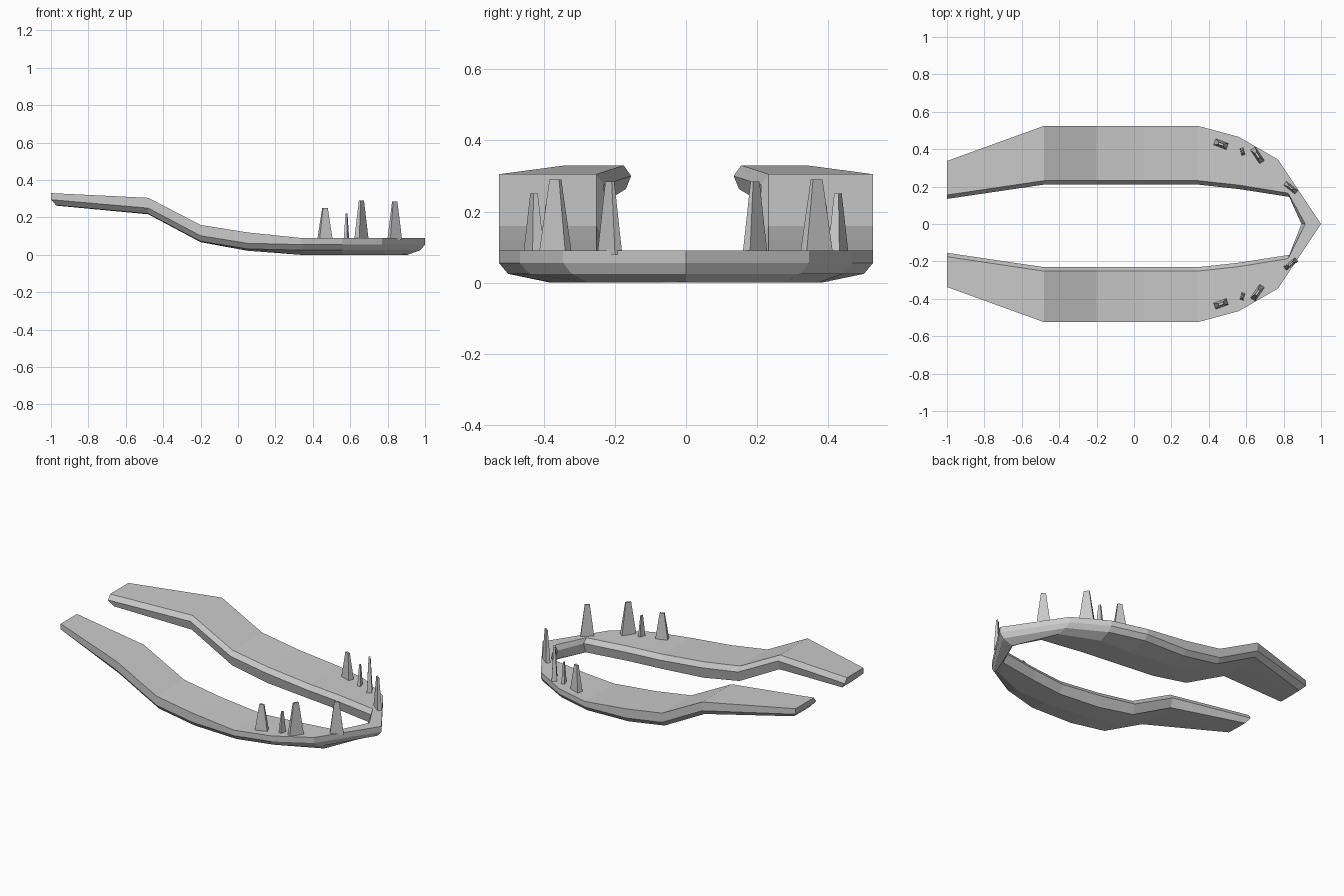
import bpy, bmesh
from math import radians
from mathutils import Vector, Matrix

if "Cube" in bpy.data.objects:
    bpy.data.objects.remove(bpy.data.objects["Cube"])


def finish(bm, name):
    bmesh.ops.recalc_face_normals(bm, faces=bm.faces)
    me = bpy.data.meshes.new(name)
    bm.to_mesh(me)
    bm.free()
    ob = bpy.data.objects.new(name, me)
    bpy.context.collection.objects.link(ob)
    return ob


# Jaw stations: outer x, outer y, inner x, inner y, top z, height to mid edge,
# width of the sloped underside, drop of the sloped underside
STATIONS = [
    (-1.00, 0.337, -1.00, 0.144, 0.33, 0.035, 0.06, 0.002),
    (-0.48, 0.525, -0.48, 0.221, 0.305, 0.055, 0.12, 0.003),
    (-0.20, 0.525, -0.20, 0.221, 0.16, 0.058, 0.12, 0.004),
    (0.05, 0.525, 0.05, 0.221, 0.12, 0.058, 0.12, 0.010),
    (0.34, 0.525, 0.34, 0.221, 0.09, 0.035, 0.12, 0.025),
    (0.56, 0.466, 0.56, 0.197, 0.09, 0.035, 0.07, 0.025),
    (0.77, 0.345, 0.83, 0.155, 0.09, 0.035, 0.05, 0.025),
    (1.00, 0.00, 0.895, 0.00, 0.09, 0.035, 0.07, 0.025),
]


def section(st, side):
    ox, oy, ix, iy, zt, h, wb, drop = st
    if iy:
        iy -= side * 0.01
    o, i = Vector((ox, oy)), Vector((ix, iy))
    d = (o - i).normalized()
    zm = zt - h
    zc = zm - 0.03
    zb = max(0, zc - drop)
    pts = [(o, zt), (o, zm), (o - d * 0.025, zc), (o - d * (0.025 + wb), zb),
           (i + d * 0.015, zb), (i, zt - 0.03), (i + d * 0.021, zt)]
    inset = 0.03 if ox == -1 else 0
    return [(p.x + (inset if k in (2, 3, 4) else 0), p.y * side, z)
            for k, (p, z) in enumerate(pts)]


# Jaw: one loft from the rear of one side, round the tip, to the other rear
bm = bmesh.new()
path = [section(s, -1) for s in STATIONS] + [section(s, 1) for s in STATIONS[-2::-1]]
rings = [[bm.verts.new(p) for p in ring] for ring in path]
n = len(rings[0])
for a, b in zip(rings, rings[1:]):
    for k in range(n):
        bm.faces.new((a[k], a[(k + 1) % n], b[(k + 1) % n], b[k]))
bm.faces.new(rings[0])
bm.faces.new(rings[-1])
finish(bm, "jaw_bone")

# Teeth: x, y, tip z, length, width, angle
TEETH = [
    (0.465, 0.427, 0.25, 0.075, 0.036, -20),
    (0.580, 0.387, 0.22, 0.040, 0.020, -75),
    (0.660, 0.367, 0.29, 0.090, 0.032, -56),
    (0.838, 0.204, 0.285, 0.080, 0.026, -38),
]
for side, label in ((1, "left"), (-1, "right")):
    for num, (x, y, tip, ln, wd, ang) in enumerate(TEETH, 1):
        if num == 4:
            y -= side * 0.01
        bm = bmesh.new()
        bmesh.ops.create_cube(bm, size=1)
        for v in bm.verts:
            top = v.co.z > 0
            f = 0.36 if top else 1
            v.co = Vector((v.co.x * ln * f, v.co.y * wd * f, tip if top else 0.08))
        m = Matrix.Translation((x, y * side, 0)) @ Matrix.Rotation(radians(ang * side), 4, 'Z')
        bm.transform(m)
        finish(bm, f"tooth_{label}_{num}")
